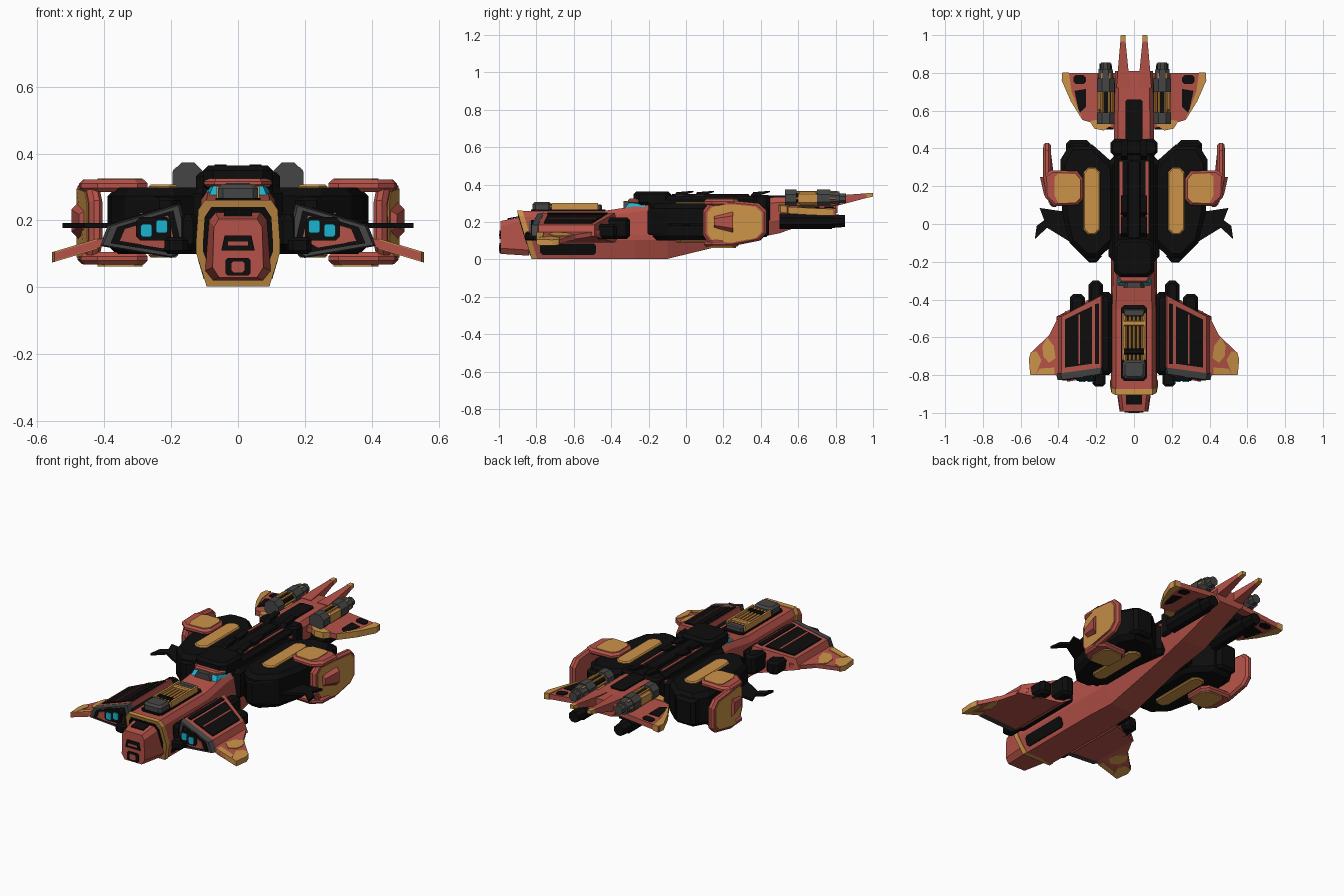
import bpy, bmesh, math
from mathutils import Vector

if "Cube" in bpy.data.objects:
    bpy.data.objects.remove(bpy.data.objects["Cube"])

def mat(name, r, g, b):
    m = bpy.data.materials.new(name)
    m.diffuse_color = (r, g, b, 1)
    m.use_nodes = True
    m.node_tree.nodes["Principled BSDF"].inputs["Base Color"].default_value = m.diffuse_color
    return m

RED = mat("hull_red", 0.46, 0.085, 0.065)
GOLD = mat("trim_gold", 0.60, 0.29, 0.065)
BLACK = mat("frame_black", 0.004, 0.004, 0.004)
GRAY = mat("metal_gray", 0.06, 0.06, 0.06)
CYAN = mat("light_cyan", 0.01, 0.45, 0.62)
ORANGE = mat("barrel_orange", 0.50, 0.22, 0.04)

def loft(name, rings, m, mirror=False):
    """Skin a list of equal-length rings of 3D points and cap the ends."""
    bm = bmesh.new()
    vs = [[bm.verts.new(p) for p in r] for r in rings]
    n = len(rings[0])
    for a, b in zip(vs, vs[1:]):
        for i in range(n):
            j = (i + 1) % n
            bm.faces.new((a[i], a[j], b[j], b[i]))
    bm.faces.new(vs[0])
    bm.faces.new(vs[-1])
    bmesh.ops.recalc_face_normals(bm, faces=bm.faces)
    me = bpy.data.meshes.new(name)
    bm.to_mesh(me)
    bm.free()
    me.materials.append(m)
    o = bpy.data.objects.new(name, me)
    bpy.context.collection.objects.link(o)
    if mirror:
        o.modifiers.new("mirror", "MIRROR").use_mirror_merge = False
    return o

AX = {'z': lambda a, b, h: (a, b, h), 'x': lambda a, b, h: (h, a, b), 'y': lambda a, b, h: (a, h, b)}

def slab(name, poly, lo, hi, m, axis='z', ch=0.0, mirror=False, warp=None):
    """Extrude a polygon along an axis, with optional chamfer and warp."""
    xs, ys = [p[0] for p in poly], [p[1] for p in poly]
    cx, cy = (min(xs) + max(xs)) / 2, (min(ys) + max(ys)) / 2
    sx, sy = 1 - 2 * ch / (max(xs) - min(xs)), 1 - 2 * ch / (max(ys) - min(ys))
    small = [(cx + (x - cx) * sx, cy + (y - cy) * sy) for x, y in poly]
    levels = [(poly, lo), (poly, hi)]
    if ch:
        levels = [(small, lo), (poly, lo + ch), (poly, hi - ch), (small, hi)]
    w = warp or (lambda x, y, z: (x, y, z))
    return loft(name, [[w(*AX[axis](a, b, h)) for a, b in p] for p, h in levels], m, mirror)

def rect(x0, x1, y0, y1, c=0.0):
    if not c:
        return [(x0, y0), (x1, y0), (x1, y1), (x0, y1)]
    return [(x0 + c, y0), (x1 - c, y0), (x1, y0 + c), (x1, y1 - c),
            (x1 - c, y1), (x0 + c, y1), (x0, y1 - c), (x0, y0 + c)]

def tube(name, x, z, r, y0, y1, m, mirror=True, n=8, r2=None):
    ring = lambda y, q: [(x + q * math.cos((i + .5) * math.tau / n), y, z + q * math.sin((i + .5) * math.tau / n)) for i in range(n)]
    return loft(name, [ring(y0, r), ring(y1, r2 or r)], m, mirror)

def section(y, wt, wm, wb, zb, zm, zt, lean=0.0, grow=0.0):
    """Hull cross-section; lean pushes the top forward."""
    half = [(wb + grow, zb), (wm + grow, zb + (zm - zb) * .8), (wm + grow, zm),
            (wt + .01 + grow, zt - .03 + grow), (wt - .01 + grow, zt + grow)]
    pts = half + [(-x, z) for x, z in reversed(half)]
    return [(x, y - lean * (z / .265 - .5), z) for x, z in pts]

# main hull and sloped gold collar
nose_sec = (.105, .122, .09, .003, .13, .258)
loft("main_hull", [section(-.85, *nose_sec, lean=.08), section(-.45, *nose_sec),
     section(-.27, .1, .122, .09, .003, .13, .285), section(-.1, .1, .122, .08, .003, .13, .30),
     section(.3, .1, .11, .07, .1, .2, .32), section(.5, .095, .1, .08, .14, .23, .335),
     section(.81, .09, .095, .07, .25, .28, .335)], RED)
loft("gold_collar", [section(-.865, *nose_sec, lean=.08, grow=.004), section(-.835, *nose_sec, lean=.08, grow=.004)], GOLD)
loft("collar_recess", [section(-.868, .09, .105, .07, .02, .13, .24, lean=.08), section(-.86, .09, .105, .07, .02, .13, .24, lean=.08)], BLACK)
slab("hull_side_panel", rect(-.78, -.48, .025, .085, .012), -.004, .005, BLACK, 'x', mirror=True,
     warp=lambda x, y, z: (.09 + .3 * z + x, y, z))

# nose block with intake
nose = lambda y, w, z0, z1: [(-w * .75, y, z0), (w * .75, y, z0), (w, y, z0 + .03), (w * .95, y, z1 - .025), (w * .75, y, z1), (-w * .75, y, z1), (-w * .95, y, z1 - .025), (-w, y, z0 + .03)]
loft("nose", [nose(-.84, .098, .02, .235), nose(-.993, .076, .03, .205)], RED)
slab("nose_intake", [(-.05, .11), (.05, .11), (.04, .155), (-.04, .155)], -.998, -.99, BLACK, 'y')
slab("intake_lip", rect(-.03, .03, .125, .137), -1, -.99, RED, 'y')
slab("nose_gun_port", rect(-.038, .038, .035, .088, .008), -.998, -.99, BLACK, 'y')
slab("nose_gun", rect(-.02, .02, .045, .077, .006), -1, -.99, RED, 'y')
slab("nose_top_hatch", rect(-.042, .042, -.955, -.885), .0, .006, BLACK,
     warp=lambda x, y, z: (x, y, .206 + (y + .993) * .196 + z))

# top deck gun
slab("gun_bed", rect(-.068, .068, -.83, -.43, .015), .25, .268, BLACK)
slab("gun_breech", rect(-.06, .06, -.82, -.72, .015), .255, .308, GRAY, ch=.012)
for i in range(5):
    tube(f"gun_barrel_{i}", (i - 2) * .022, .283, .009, -.73, -.46, ORANGE, False, 6)
for i, y in enumerate((-.69, -.54)):
    slab(f"gun_clamp_{i}", rect(-.062, .062, y, y + .03), .26, .30, GOLD if i else BLACK, ch=.006)
for s in (-1, 1):
    slab("gun_rail", rect(s * .058 - .006, s * .058 + .006, -.72, -.47), .26, .302, GOLD)
slab("gun_muzzle", rect(-.055, .055, -.49, -.45, .01), .26, .295, GRAY, ch=.006)

# canopy
loft("canopy_glass", [[(-.09, -.335, .265), (.09, -.335, .265), (.1, -.22, .265), (-.1, -.22, .265)],
     [(-.075, -.305, .303), (.075, -.305, .303), (.09, -.22, .303), (-.09, -.22, .303)]], CYAN)
slab("canopy_roof", [(-.07, -.31), (.07, -.31), (.1, -.26), (.1, -.2), (-.1, -.2), (-.1, -.26)], .30, .325, RED, ch=.008)
slab("canopy_brow", [(-.055, .275), (.055, .275), (.035, .312), (-.035, .312)], -.335, -.25, GRAY, 'y')

# black spine
slab("spine_cover", rect(-.105, .105, -.22, .45, .03), .2, .338, BLACK, ch=.02)
slab("spine_front_block", rect(-.105, .105, -.28, -.08, .03), .29, .364, BLACK, ch=.015)
slab("spine_rear_block", rect(-.125, .125, .36, .45, .02), .2, .345, BLACK, ch=.012)
slab("spine_collar", rect(-.135, .135, -.2, .36, .03), .12, .30, BLACK, ch=.02)
slab("spine_red_strip", rect(.062, .076, -.05, .33), .33, .343, RED, mirror=True)
slab("spine_duct", rect(-.035, .035, -.08, .34, .01), .33, .35, BLACK, ch=.006)
for y in (-.07, .04, .34):
    slab("spine_hook", [(y, .335), (y + .03, .335), (y + .11, .36), (y + .11, .367), (y + .02, .36)], .035, .07, BLACK, 'x', mirror=True)
slab("tail_deck_panel", rect(-.046, .046, .44, .66, .012), .33, .343, BLACK)

# tail fork
fork = lambda y, a, b, z0, z1: [(a, y, z0), (b, y, z0), (b, y, z1), (a, y, z1)]
loft("tail_fork", [fork(.72, .02, .093, .27, .338), fork(.82, .03, .085, .29, .343), fork(.97, .045, .072, .33, .354)], RED, True)
loft("tail_fork_tip", [fork(.965, .044, .073, .329, .355), fork(1, .045, .07, .336, .356)], GOLD, True)

# front wings
wing_xz = [(.175, .248), (.385, .185), (.41, .125), (.2, .09), (.145, .12)]
wing_back = (-.38, -.49, -.49, -.38, -.36)
wing_front = (-.77, -.80, -.80, -.77, -.77)
loft("front_wing", [[(x, y, z) for (x, z), y in zip(wing_xz, ys)] for ys in (wing_front, wing_back)], RED, True)
mx, mz = .265, .16
face = lambda k, dy: [(mx + (x - mx) * k, y + dy, mz + (z - mz) * k) for (x, z), y in zip(wing_xz, wing_front)]
loft("wing_front_rim", [face(.96, -.025), face(1.03, .01)], GRAY, True)
loft("wing_front_recess", [face(.8, -.029), face(.8, -.02)], BLACK, True)
loft("wing_front_plate", [face(.62, -.033), face(.62, -.025)], RED, True)
slab("wing_light_mount", rect(.2, .305, .14, .21, .012), -.83, -.79, BLACK, 'y', mirror=True)
for x, z in ((.228, .182), (.274, .17)):
    slab("wing_light", rect(x - .017, x + .017, z - .02, z + .02, .006), -.836, -.828, CYAN, 'y', mirror=True)
on_wing = lambda x, y, z: (x, y, .248 - .3 * (x - .175) + z)
slab("wing_top_panel", [(.222, -.74), (.365, -.76), (.365, -.505), (.222, -.435)], -.004, .006, BLACK, mirror=True, warp=on_wing)
slab("wing_panel_rib", [(.285, -.74), (.293, -.74), (.293, -.48), (.285, -.48)], 0, .01, RED, mirror=True, warp=on_wing)
slab("wing_inner_strip", [(.185, -.74), (.207, -.74), (.207, -.425), (.185, -.42)], -.004, .006, BLACK, mirror=True, warp=on_wing)
slab("wing_root", rect(.115, .185, -.80, -.36, .02), .11, .22, BLACK, ch=.02, mirror=True)
slab("wing_root_front", rect(.15, .22, -.86, -.74, .015), .1, .15, BLACK, ch=.01, mirror=True)
slab("wing_rear_thruster", rect(.165, .24, -.45, -.3, .02), .11, .225, BLACK, ch=.015, mirror=True)
slab("wing_rear_thruster_outer", rect(.26, .34, -.5, -.37, .02), .11, .19, BLACK, ch=.015, mirror=True)

# winglets
droop = lambda x, y, z: (x, y, .16 - .3 * (x - .32) + z)
slab("winglet", [(.36, -.46), (.41, -.51), (.45, -.59), (.545, -.68), (.555, -.715), (.548, -.8), (.36, -.8)], -.012, .012, RED, mirror=True, warp=droop)
slab("winglet_gold_patch", [(.415, -.71), (.425, -.645), (.46, -.6), (.485, -.645), (.48, -.7), (.45, -.735)], -.015, .016, GOLD, mirror=True, warp=droop)
slab("winglet_gold_tip", [(.49, -.72), (.515, -.675), (.546, -.678), (.557, -.715), (.549, -.8), (.52, -.8)], -.015, .016, GOLD, mirror=True, warp=droop)
slab("winglet_gold_base", [(.42, -.8), (.52, -.8), (.5, -.765), (.42, -.76)], -.015, .016, GOLD, mirror=True, warp=droop)

# mid pods
slab("pod_body", [(.1, -.1), (.19, -.18), (.25, -.18), (.34, -.1), (.38, .06), (.39, .34), (.34, .42), (.22, .42), (.13, .34), (.1, .3)],
     .1, .298, BLACK, ch=.025, mirror=True)
slab("pod_front_vent", [(.2, -.205), (.235, -.205), (.34, -.1), (.3, -.06), (.17, -.17)], .13, .27, BLACK, ch=.01, mirror=True)
slab("pod_rear_vent", rect(.23, .36, .36, .445, .02), .12, .28, BLACK, ch=.015, mirror=True)
for z0, z1, n in ((.29, .308, "top"), (.09, .108, "bottom")):
    slab(f"pod_gold_pill_{n}", rect(.18, .267, -.055, .3, .025), z0, z1, GOLD, ch=.006, mirror=True)
slab("pod_spike_fin", [(.33, -.1), (.46, -.02), (.525, -.08), (.515, -.01), (.475, .02), (.5, .085), (.4, .07), (.33, .06)], .178, .192, BLACK, mirror=True)

# C-shaped armour around the pods
lip = [(.27, .13), (.3, .1), (.42, .095), (.47, .14), (.475, .26), (.44, .285), (.3, .28), (.27, .24)]
inset = [(.285, .14), (.31, .115), (.4, .11), (.42, .15), (.42, .25), (.4, .268), (.31, .265), (.285, .235)]
for n, z0, z1, g in (("top", .285, .322, .322), ("bottom", .068, .105, .064)):
    slab(f"armour_{n}", lip, z0, z1, RED, ch=.012, mirror=True)
    slab(f"armour_{n}_gold", inset, g - .002, g + .004, GOLD, mirror=True)
lean = lambda x, y, z: (x - .25 * max(0, .24 - y), y, z)
side = [(.09, .13), (.125, .08), (.24, .07), (.39, .1), (.43, .14), (.43, .26), (.39, .3), (.24, .315), (.125, .305), (.09, .26)]
slab("armour_side", side, .44, .48, RED, 'x', ch=.012, mirror=True, warp=lean)
slab("armour_side_gold", [(.26 + (y - .26) * .86, .19 + (z - .19) * .84) for y, z in side], .476, .483, GOLD, 'x', mirror=True, warp=lean)
bump = lambda x, k: [(x - .25 * max(0, .24 - y), y, z) for y, z in ((.15, .2 - .03 * k), (.25, .2 - .055 * k), (.25, .2 + .055 * k), (.15, .2 + .03 * k))]
loft("armour_bump", [bump(.478, 1), bump(.498, .6)], RED, True)

# rear wings
tilt = lambda x, y, z: (x, y, .283 - .1 * (x - .1) + z)
slab("rear_wing", [(.08, .5), (.2, .53), (.27, .55), (.33, .65), (.38, .76), (.38, .8), (.08, .8)], -.018, .012, RED, mirror=True, warp=tilt)
slab("rear_wing_gold_edge", [(.27, .545), (.335, .65), (.383, .76), (.378, .803), (.345, .803), (.33, .7)], -.021, .016, GOLD, mirror=True, warp=tilt)
slab("rear_wing_gold_front", [(.12, .52), (.16, .495), (.21, .505), (.235, .545), (.14, .56)], -.021, .016, GOLD, mirror=True, warp=tilt)
for p in ([(.255, .62), (.29, .585), (.315, .705), (.255, .715)], rect(.255, .32, .74, .788, .012)):
    slab("rear_wing_vent", p, -.02, .016, BLACK, mirror=True, warp=tilt)

# rear engines: upper with exposed rods, lower plain black
tube("engine_front", .15, .327, .05, .53, .59, GRAY, r2=.05)
tube("engine_core", .15, .327, .03, .58, .80, BLACK)
for i in range(6):
    a = i * math.tau / 6
    tube("engine_rod", .15 + .036 * math.cos(a), .327 + .036 * math.sin(a), .008, .58, .8, ORANGE, n=6)
slab("engine_gold_cover", rect(.168, .194, .6, .7), .295, .36, GOLD, ch=.01, mirror=True)
tube("engine_mid_band", .15, .327, .05, .70, .77, GRAY)
tube("engine_rear", .15, .327, .044, .77, .82, GRAY, r2=.04)
tube("engine_nozzle", .15, .327, .028, .81, .855, GRAY)
tube("lower_engine", .15, .205, .045, .5, .78, BLACK)
tube("lower_engine_nozzle", .15, .205, .04, .78, .85, BLACK, r2=.034)
slab("engine_pylon", rect(.08, .17, .55, .75), .22, .30, BLACK, mirror=True)
